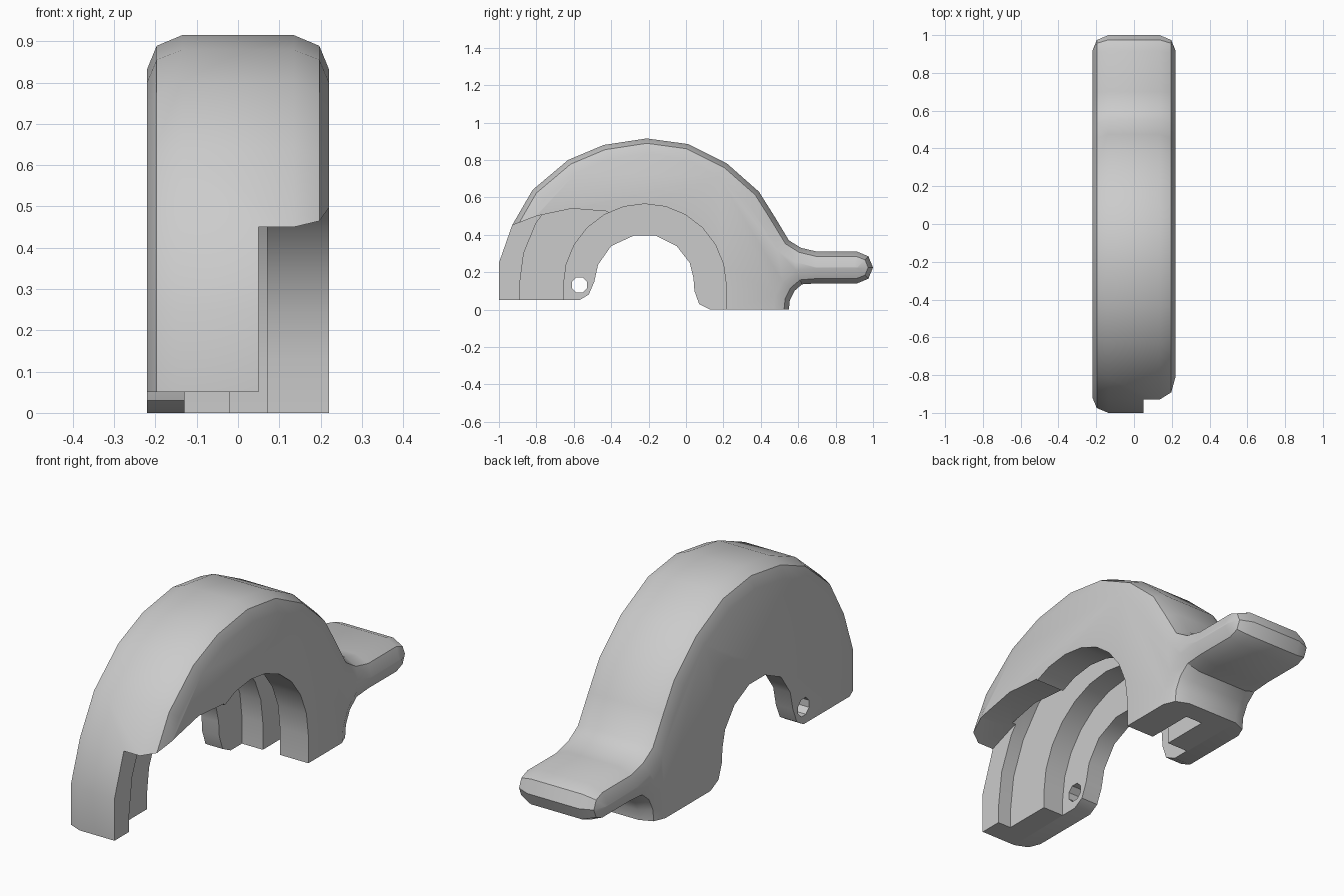
import bpy, bmesh, math
from mathutils import Vector

if "Cube" in bpy.data.objects:
    bpy.data.objects.remove(bpy.data.objects["Cube"])

CY, CZ = -0.22, 0.13          # centre of the arch

grey = bpy.data.materials.new("light grey")
grey.diffuse_color = (0.6, 0.6, 0.6, 1)
grey.use_nodes = True
grey.node_tree.nodes["Principled BSDF"].inputs["Base Color"].default_value = grey.diffuse_color


def loft(name, layers):
    """Solid through (x, [(y, z), ...]) layers, capped at both ends."""
    bm = bmesh.new()
    rings = [[bm.verts.new((x, y, z)) for y, z in pts] for x, pts in layers]
    n = len(rings[0])
    for a, b in zip(rings, rings[1:]):
        for i in range(n):
            j = (i + 1) % n
            bm.faces.new((a[i], a[j], b[j], b[i]))
    bm.faces.new(rings[0])
    bm.faces.new(rings[-1])
    bmesh.ops.recalc_face_normals(bm, faces=bm.faces)
    me = bpy.data.meshes.new(name)
    bm.to_mesh(me)
    bm.free()
    me.materials.append(grey)
    ob = bpy.data.objects.new(name, me)
    bpy.context.collection.objects.link(ob)
    return ob


def prism(name, pts, x0, x1):
    return loft(name, [(x0, pts), (x1, pts)])


def arch(r, steps=12):
    """Semicircle with straight legs going below the ground."""
    arc = [(CY + r * math.cos(math.pi * i / steps),
            CZ + r * math.sin(math.pi * i / steps)) for i in range(steps + 1)]
    return arc + [(CY - r, -0.2), (CY + r, -0.2)]


# Outer side profile: front leg, arch, thumb tab, back leg
outer = [(-1, .05), (-1, .25), (-.93, .45), (-.82, .64), (-.63, .8), (-.44, .88),
         (-.21, .915), (.01, .885), (.22, .78), (.39, .63), (.475, .495), (.55, .37),
         (.615, .33), (.7, .31), (.915, .31), (.975, .285), (1, .225), (.975, .165),
         (.915, .14), (.7, .14), (.62, .135), (.58, .1), (.555, .05), (.55, 0)]
# Inner opening, from the back leg round to the front leg
inner = [(.13, 0), (.07, .03), (.045, .1), (.04, .17), (.02, .25), (-.05, .34),
         (-.16, .395), (-.28, .395), (-.4, .34), (-.47, .24), (-.49, .15),
         (-.52, .08), (-.57, .05)]


def inset(d):
    """Outer profile pulled in by d, followed by the fixed inner opening."""
    pts = [Vector(p) for p in outer]
    res = []
    for i, p in enumerate(pts):
        n = Vector((0, 0))
        for a, b in ((i - 1, i), (i, i + 1)):
            if a >= 0 and b < len(pts):
                t = (pts[b] - pts[a]).normalized()
                n += Vector((-t.y, t.x))
        q = p - n.normalized() * d
        if i in (0, len(pts) - 1):
            q.y = p.y                      # leg ends stay level
        res.append((q.x, q.y))
    return res + inner


# Body with rounded outer rim
half = [(.22, .082), (.197, .026), (.135, 0)]
layers = [(-x, inset(d)) for x, d in half] + [(x, inset(d)) for x, d in reversed(half)]
body = loft("clamp_cover", layers)

# Cutters: wide opening, lever groove, front side window, pin hole
window = [(-1.2, .37), (-.93, .45), (-.8, .5), (-.61, .54), (-.42, .525),
          (-.3, .35), (-.3, -.2), (-1.2, -.2)]
hole = [(-.57 + .044 * math.cos(math.pi * (i + .5) / 4),
         .132 + .044 * math.sin(math.pi * (i + .5) / 4)) for i in range(8)]
cutters = [prism("opening_cutter", arch(.435), -.13, .3),
           prism("groove_cutter", arch(.67), -.02, .07),
           prism("window_cutter", window, .05, .3),
           prism("pin_hole_cutter", hole, -.3, .0)]
for c in cutters:
    c.hide_render = True
    m = body.modifiers.new(c.name, 'BOOLEAN')
    m.operation = 'DIFFERENCE'
    m.solver = 'EXACT'
    m.object = c

# Bake the cuts and drop the cutters
bpy.context.view_layer.update()
dg = bpy.context.evaluated_depsgraph_get()
baked = bpy.data.meshes.new_from_object(body.evaluated_get(dg))
body.modifiers.clear()
body.data = baked
for c in cutters:
    bpy.data.objects.remove(c, do_unlink=True)

bpy.ops.object.select_all(action='DESELECT')
body.select_set(True)
bpy.context.view_layer.objects.active = body
bpy.ops.object.shade_smooth_by_angle(angle=math.radians(32))
